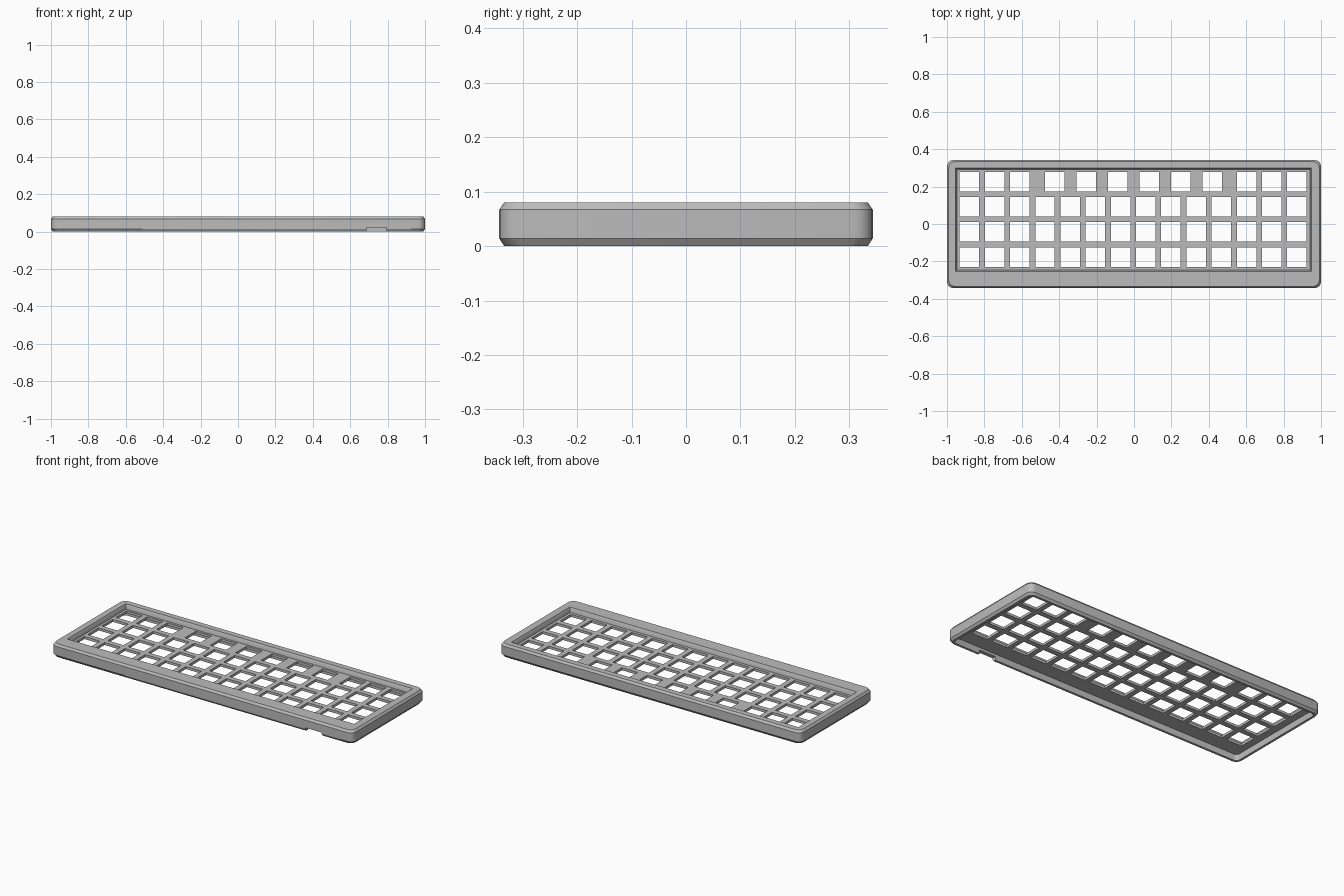
import bpy, bmesh
from math import cos, sin, pi, radians

cube = bpy.data.objects.get("Cube")
if cube:
    bpy.data.objects.remove(cube, do_unlink=True)

grey = bpy.data.materials.new("case_grey")
grey.use_nodes = True
grey.diffuse_color = (0.5, 0.5, 0.5, 1)
grey.node_tree.nodes["Principled BSDF"].inputs["Base Color"].default_value = (0.5, 0.5, 0.5, 1)


def ring(bm, bounds, inset, z, radius, steps=4):
    """Rounded rectangle of vertices at height z."""
    x0, x1, y0, y1 = bounds
    x0, x1, y0, y1 = x0 + inset, x1 - inset, y0 + inset, y1 - inset
    corners = [(x1 - radius, y1 - radius), (x0 + radius, y1 - radius),
               (x0 + radius, y0 + radius), (x1 - radius, y0 + radius)]
    verts = []
    for quarter, (cx, cy) in enumerate(corners):
        for i in range(steps + 1 if radius else 1):
            a = (quarter + i / steps) * pi / 2
            verts.append(bm.verts.new((cx + radius * cos(a), cy + radius * sin(a), z)))
    return verts


def loft(bm, bounds, profile, radius=0):
    """Closed solid through rounded rectangles; profile holds (inset, z)."""
    rings = [ring(bm, bounds, inset, z, radius) for inset, z in profile]
    n = len(rings[0])
    for low, high in zip(rings, rings[1:]):
        for i in range(n):
            j = (i + 1) % n
            bm.faces.new((low[i], low[j], high[j], high[i]))
    bm.faces.new(rings[0][::-1])
    bm.faces.new(rings[-1])


def make_object(name, bm):
    mesh = bpy.data.meshes.new(name)
    bm.to_mesh(mesh)
    bm.free()
    obj = bpy.data.objects.new(name, mesh)
    bpy.context.collection.objects.link(obj)
    return obj


# Outer body with chamfered top and bottom edges
bm = bmesh.new()
loft(bm, (-1, 1, -0.343, 0.343),
     [(0.009, 0), (0, 0.014), (0, 0.067), (0.009, 0.08)], radius=0.035)
case = make_object("keyboard_case", bm)
case.data.materials.append(grey)

cutters = []


def cutter(name, solids):
    bm = bmesh.new()
    for bounds, profile, radius in solids:
        loft(bm, bounds, profile, radius)
    obj = make_object(name, bm)
    obj.hide_render = True
    cutters.append(obj)


# Sunken top above the plate, and hollow underside below it
cutter("top_recess", [((-0.955, 0.948, -0.254, 0.3),
                       [(0.008, 0.052), (0.006, 0.068), (0, 0.08), (0, 0.1)], 0)])
cutter("bottom_hollow", [((-0.977, 0.977, -0.32, 0.32), [(0, -0.02), (0, 0.037)], 0.02)])

# Square switch openings: a spread-out back row and three full rows
pitch, half = 0.1347, 0.052
columns = [-0.88 + pitch * i for i in range(14)]
back_row = columns[:3] + [-0.423 + 0.1685 * i for i in range(6)] + columns[-3:]
centres = [(x, 0.227) for x in back_row]
centres += [(x, 0.227 - pitch * row) for row in (1, 2, 3) for x in columns]
cutter("switch_openings", [((x - half, x + half, y - half, y + half),
                            [(0, 0.02), (0, 0.07)], 0) for x, y in centres])

# Cable notch at the foot of the front wall
cutter("cable_notch", [((0.687, 0.794, -0.4, -0.3), [(0, -0.02), (0, 0.021)], 0)])

# Apply the cuts
bpy.context.view_layer.objects.active = case
case.select_set(True)
for obj in cutters:
    mod = case.modifiers.new(obj.name, "BOOLEAN")
    mod.operation = "DIFFERENCE"
    mod.solver = "EXACT"
    mod.object = obj
    bpy.ops.object.modifier_apply(modifier=mod.name)
for obj in cutters:
    bpy.data.objects.remove(obj, do_unlink=True)

bpy.ops.object.shade_smooth_by_angle(angle=radians(26))
